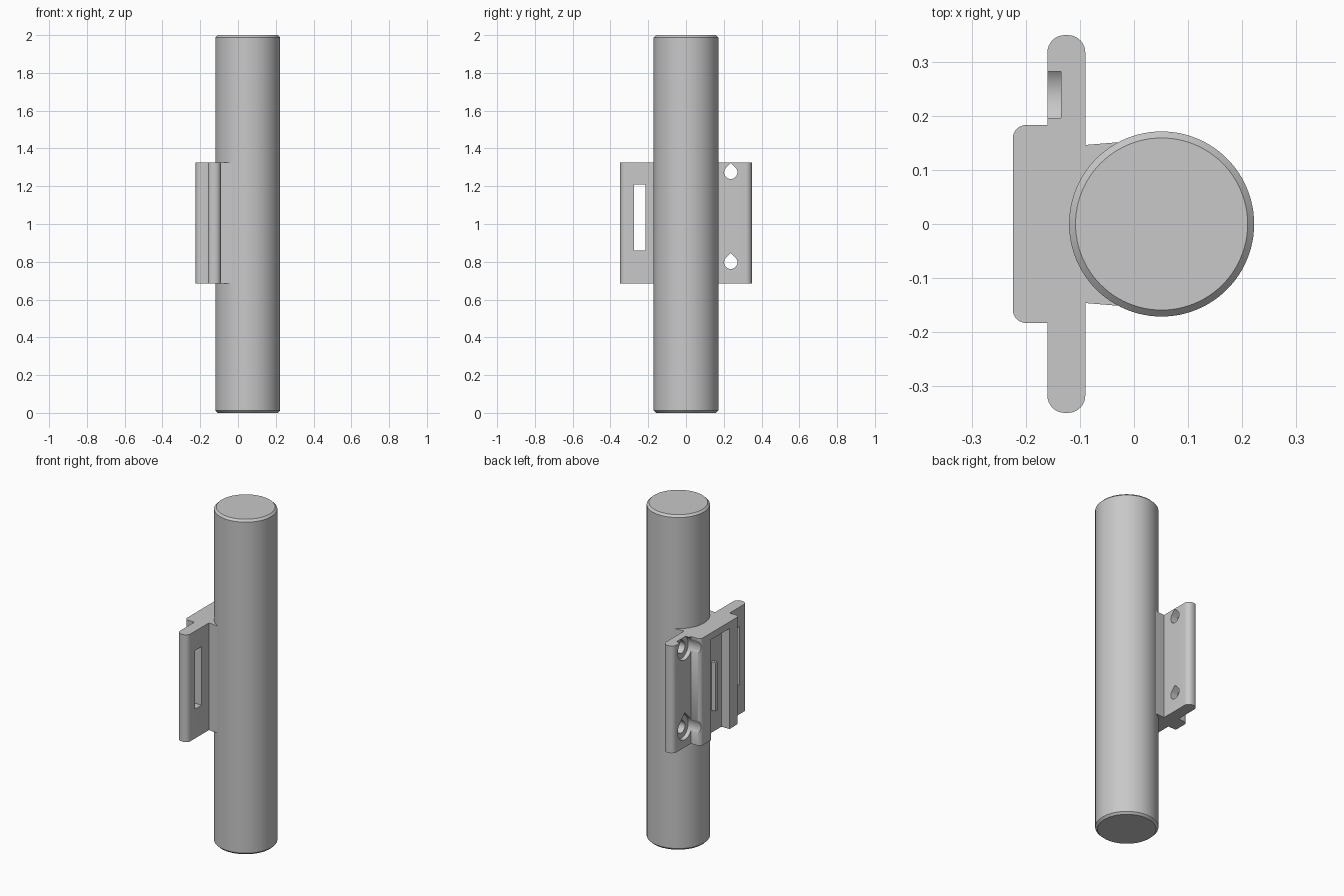
import bpy, bmesh, math
from mathutils import Vector, Matrix

if "Cube" in bpy.data.objects:
    bpy.data.objects.remove(bpy.data.objects["Cube"])

grey = bpy.data.materials.new("plain_grey")
grey.use_nodes = True
colour = (0.58, 0.58, 0.58, 1)
grey.diffuse_color = colour
grey.node_tree.nodes["Principled BSDF"].inputs["Base Color"].default_value = colour

BOTTOM, TOP = 0.685, 1.325


def finish(name, bm):
    bmesh.ops.recalc_face_normals(bm, faces=bm.faces)
    mesh = bpy.data.meshes.new(name)
    bm.to_mesh(mesh)
    bm.free()
    mesh.materials.append(grey)
    ob = bpy.data.objects.new(name, mesh)
    bpy.context.collection.objects.link(ob)
    return ob


def prism(name, outline, direction):
    """Extrude a closed outline of 3D points along a direction."""
    bm = bmesh.new()
    face = bm.faces.new([bm.verts.new(p) for p in outline])
    ext = bmesh.ops.extrude_face_region(bm, geom=[face])
    verts = [g for g in ext["geom"] if isinstance(g, bmesh.types.BMVert)]
    bmesh.ops.translate(bm, verts=verts, vec=direction)
    return finish(name, bm)


def box(name, lo, hi):
    lo, hi = Vector(lo), Vector(hi)
    bm = bmesh.new()
    bmesh.ops.create_cube(bm, size=1, matrix=Matrix.Translation((lo + hi) / 2)
                          @ Matrix.Diagonal((*(hi - lo), 1)))
    return finish(name, bm)


def fillet(corners, steps=8):
    """Round right-angled corners given as (x, y, radius)."""
    pts = []
    for i, (x, y, r) in enumerate(corners):
        p = Vector((x, y, 0))
        if r == 0:
            pts.append(p)
            continue
        a = (Vector((*corners[i - 1][:2], 0)) - p).normalized() * r
        b = (Vector((*corners[(i + 1) % len(corners)][:2], 0)) - p).normalized() * r
        for k in range(steps + 1):
            t = math.pi / 2 * k / steps
            pts.append(p + a + b - b * math.cos(t) - a * math.sin(t))
    return pts


def teardrop(y, z, r, x):
    """Circle with a pointed roof, in the plane across x."""
    pts = [Vector((x, y, z + r * math.sqrt(2)))]
    for k in range(25):
        t = math.radians(135 + 270 * k / 24)
        pts.append(Vector((x, y + r * math.cos(t), z + r * math.sin(t))))
    return pts


def cut(target, cutter):
    mod = target.modifiers.new("cut", 'BOOLEAN')
    mod.operation = 'DIFFERENCE'
    mod.solver = 'EXACT'
    mod.object = cutter
    bpy.context.view_layer.objects.active = target
    bpy.ops.object.modifier_apply(modifier=mod.name)
    bpy.data.objects.remove(cutter)


def smooth(ob):
    bpy.ops.object.select_all(action='DESELECT')
    ob.select_set(True)
    bpy.context.view_layer.objects.active = ob
    bpy.ops.object.shade_smooth_by_angle(angle=math.radians(30))


# Round bar with chamfered ends
bm = bmesh.new()
bmesh.ops.create_cone(bm, cap_ends=True, segments=96, radius1=0.171, radius2=0.171,
                      depth=2, matrix=Matrix.Translation((0.051, 0, 1)))
rims = [e for e in bm.edges if abs(e.verts[0].co.z - e.verts[1].co.z) < 0.01]
bmesh.ops.bevel(bm, geom=rims, offset=0.012, segments=1, affect='EDGES')
smooth(finish("round_bar", bm))

# Bracket: flanges, raised block and saddle as one section
half = [(-0.224, 0.183, 0.025), (-0.16, 0.183, 0), (-0.16, 0.349, 0.032),
        (-0.09, 0.349, 0.032), (-0.09, 0.146, 0), (-0.03, 0.151, 0)]
section = half + [(x, -y, r) for x, y, r in reversed(half)]
outline = [p + Vector((0, 0, BOTTOM)) for p in fillet(section)]
bracket = prism("bracket", outline, (0, 0, TOP - BOTTOM))

# Screw holes with counterbores
for z in (0.797, 1.273):
    cut(bracket, prism("hole_cutter", teardrop(0.237, z, 0.035, -0.3), (0.29, 0, 0)))
    cut(bracket, prism("bore_cutter", teardrop(0.239, z, 0.067, -0.3), (0.165, 0, 0)))

# Strap slot and the channel open at the bottom
cut(bracket, box("slot_cutter", (-0.3, -0.275, 0.86), (-0.01, -0.215, 1.21)))
cut(bracket, box("channel_cutter", (-0.3, -0.09, 0.6), (-0.171, 0.085, 1.285)))
smooth(bracket)

# Thin ridge inside the channel
smooth(box("channel_ridge", (-0.2, -0.012, 0.82), (-0.168, 0.006, 1.11)))
